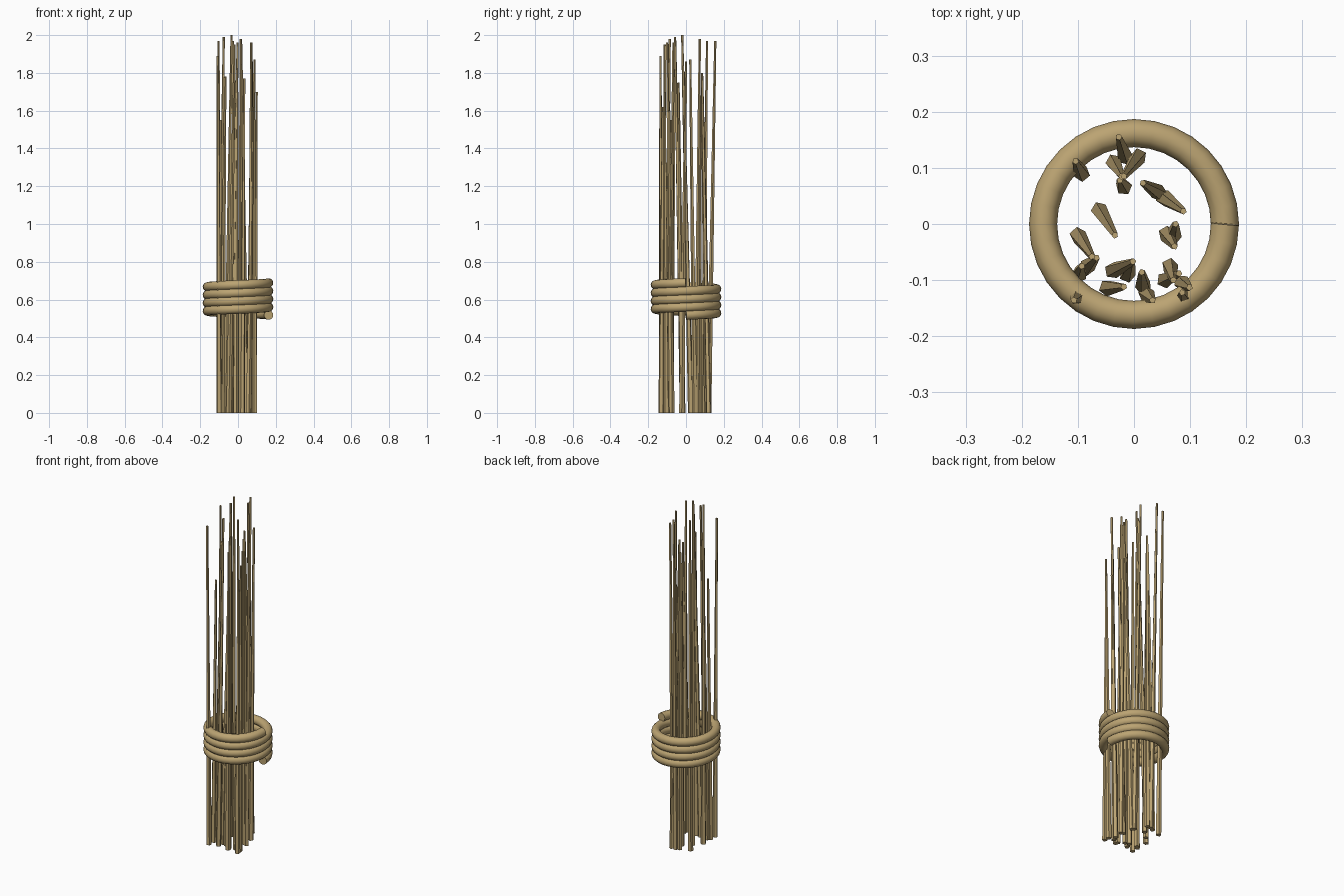
import bpy, bmesh, math
from mathutils import Vector

if "Cube" in bpy.data.objects:
    bpy.data.objects.remove(bpy.data.objects["Cube"])


def material(name, color):
    m = bpy.data.materials.new(name)
    m.diffuse_color = (*color, 1)
    m.use_nodes = True
    m.node_tree.nodes["Principled BSDF"].inputs["Base Color"].default_value = m.diffuse_color
    return m


straw = material("straw", (0.50, 0.37, 0.17))

# Sticks: base x, base y, tip x, tip y, height
STICKS = [
    (-.016, .120, -.027, .155, 1.97), (-.093, .090, -.104, .112, 1.97),
    (-.036, .110, -.022, .085, 1.75), (.008, .120, -.018, .085, 1.80),
    (-.018, .066, -.025, .078, 1.68), (.045, .055, .016, .073, 1.98),
    (.053, .047, .088, .023, 1.87), (-.062, .025, -.034, -.020, 2.00),
    (-.100, -.020, -.075, -.058, 1.99), (.058, -.018, .072, -.040, 1.75),
    (.070, -.022, .074, .000, 1.86), (-.085, -.078, -.067, -.060, 1.78),
    (-.098, -.090, -.093, -.075, 1.55), (-.100, -.130, -.107, -.136, 1.89),
    (-.038, -.083, -.002, -.067, 1.96), (-.012, -.090, -.004, -.068, 1.70),
    (-.048, -.114, -.018, -.112, 1.95), (.017, -.112, .014, -.086, 1.98),
    (.022, -.125, .033, -.136, 1.77), (.064, -.075, .070, -.100, 1.96),
    (.055, -.100, .080, -.088, 1.60), (.086, -.105, .099, -.113, 1.70),
    (.089, -.132, .086, -.122, 1.62),
]


def stick(i, bx, by, tx, ty, h, sides=5, r0=.015, r1=.006):
    bm = bmesh.new()
    rings = []
    for c, r in ((Vector((bx, by, 0)), r0), (Vector((tx, ty, h)), r1)):
        rings.append([bm.verts.new(c + Vector((
            r * math.cos(math.tau * k / sides + i),
            r * math.sin(math.tau * k / sides + i), 0))) for k in range(sides)])
    for k in range(sides):
        n = (k + 1) % sides
        bm.faces.new((rings[0][k], rings[0][n], rings[1][n], rings[1][k]))
    bm.faces.new(rings[0][::-1])
    bm.faces.new(rings[1])
    me = bpy.data.meshes.new(f"stick_{i + 1}")
    bm.to_mesh(me)
    bm.free()
    me.materials.append(straw)
    bpy.context.collection.objects.link(bpy.data.objects.new(me.name, me))


for i, s in enumerate(STICKS):
    stick(i, *s)

# Binding rope: four rising turns around the bundle
R, TURNS, STEPS, Z0, Z1 = .162, 4, 32, .518, .688
cu = bpy.data.curves.new("binding_rope", 'CURVE')
cu.dimensions = '3D'
cu.twist_mode = 'Z_UP'
cu.bevel_depth = .025
cu.bevel_resolution = 4
cu.use_fill_caps = True
sp = cu.splines.new('POLY')
n = TURNS * STEPS
sp.points.add(n)
for k, p in enumerate(sp.points):
    a = math.tau * k / STEPS
    p.co = (R * math.cos(a), R * math.sin(a), Z0 + (Z1 - Z0) * k / n, 1)
cu.materials.append(straw)
rope = bpy.data.objects.new("binding_rope", cu)
bpy.context.collection.objects.link(rope)
bpy.context.view_layer.objects.active = rope
rope.select_set(True)
bpy.ops.object.convert(target='MESH')
bpy.ops.object.shade_smooth_by_angle(angle=math.radians(50))
